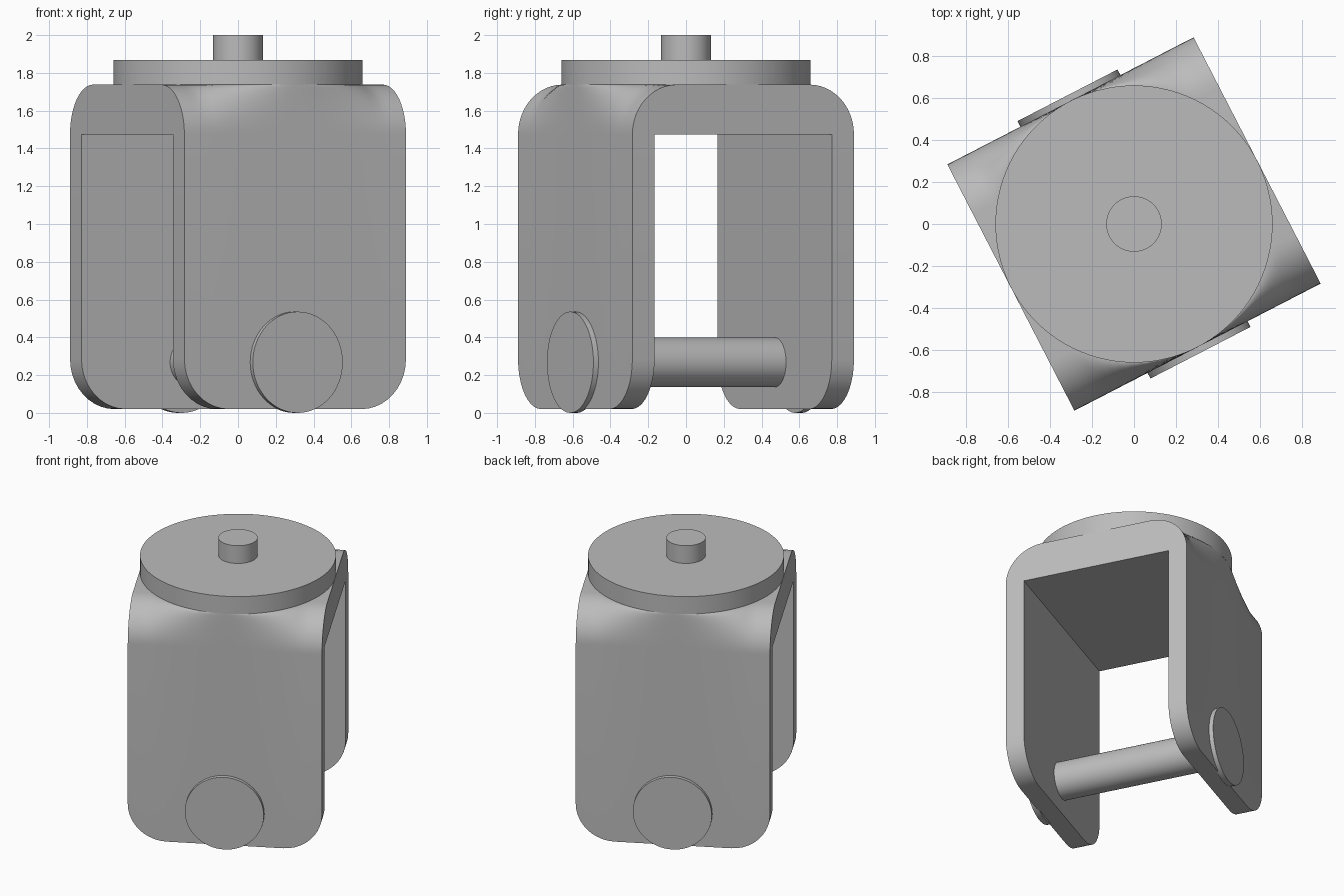
import bpy, bmesh, math
from mathutils import Matrix

cube = bpy.data.objects.get("Cube")
if cube:
    bpy.data.objects.remove(cube)

TURN = Matrix.Rotation(math.radians(27.3), 4, 'Z')
HALF, WALL, R = 0.66, 0.132, 0.265      # half width, plate thickness, corner radius
TOP, CEIL, BASE = 1.738, 1.475, 0.02    # bracket heights

steel = bpy.data.materials.new("grey_steel")
steel.use_nodes = True
grey = (0.5, 0.5, 0.5, 1)
steel.diffuse_color = grey
steel.node_tree.nodes["Principled BSDF"].inputs["Base Color"].default_value = grey


def finish(name, bm, matrix):
    bmesh.ops.recalc_face_normals(bm, faces=bm.faces)
    mesh = bpy.data.meshes.new(name)
    bm.to_mesh(mesh)
    bm.free()
    mesh.transform(matrix)
    mesh.materials.append(steel)
    obj = bpy.data.objects.new(name, mesh)
    bpy.context.collection.objects.link(obj)
    bpy.ops.object.select_all(action='DESELECT')
    obj.select_set(True)
    bpy.context.view_layer.objects.active = obj
    bpy.ops.object.shade_smooth_by_angle(angle=math.radians(30))
    return obj


def cylinder(name, radius, depth, matrix, sides=64):
    bm = bmesh.new()
    bmesh.ops.create_cone(bm, cap_ends=True, segments=sides,
                          radius1=radius, radius2=radius, depth=depth)
    return finish(name, bm, matrix)


def section(u):
    """U-shaped outline at station u: shoulders swell out to meet the round flange."""
    over = max(0, abs(u) - (HALF - R))
    bottom = BASE + R - math.sqrt(max(0, R * R - over * over))
    rim = max(HALF - R, math.sqrt(max(0, HALF * HALF - u * u)))
    rim = min(rim, HALF - 0.002)
    arc = [(rim + (HALF - rim) * math.cos(t), CEIL + (TOP - CEIL) * math.sin(t))
           for t in (math.pi / 2 * i / 12 for i in range(13))]
    inner = HALF - WALL
    half = [(inner, CEIL), (inner, bottom), (HALF, bottom)] + arc
    return half + [(-v, z) for v, z in reversed(half)]


# U-shaped bracket, lofted across its width
flat = HALF - R
stations = [flat * i / 8 for i in range(9)]
stations += [flat + R * math.sin(math.pi / 2 * i / 10) for i in range(1, 11)]
stations = [-u for u in reversed(stations[1:])] + stations
bm = bmesh.new()
rings = [[bm.verts.new((u, v, z)) for v, z in section(u)] for u in stations]
count = len(rings[0])
for a, b in zip(rings, rings[1:]):
    for i in range(count):
        j = (i + 1) % count
        bm.faces.new((a[i], a[j], b[j], b[i]))
for ring in (rings[0], rings[-1]):
    bm.faces.new(ring)
finish("bracket", bm, TURN)

# Round flange and stub on top
cylinder("top_flange", HALF, 0.132, Matrix.Translation((0, 0, 1.802)), 96)
cylinder("top_stub", 0.132, 0.14, Matrix.Translation((0, 0, 1.93)))

# Cross pin with a flat head outside each plate
LAY = Matrix.Rotation(math.pi / 2, 4, 'X')
cylinder("cross_pin", 0.132, 2 * HALF - 0.1, TURN @ Matrix.Translation((0, 0, 0.268)) @ LAY)
for side, sign in (("front", -1), ("back", 1)):
    place = Matrix.Translation((0, sign * (HALF + 0.01), 0.268))
    cylinder(side + "_pin_head", 0.268, 0.04, TURN @ place @ LAY)
